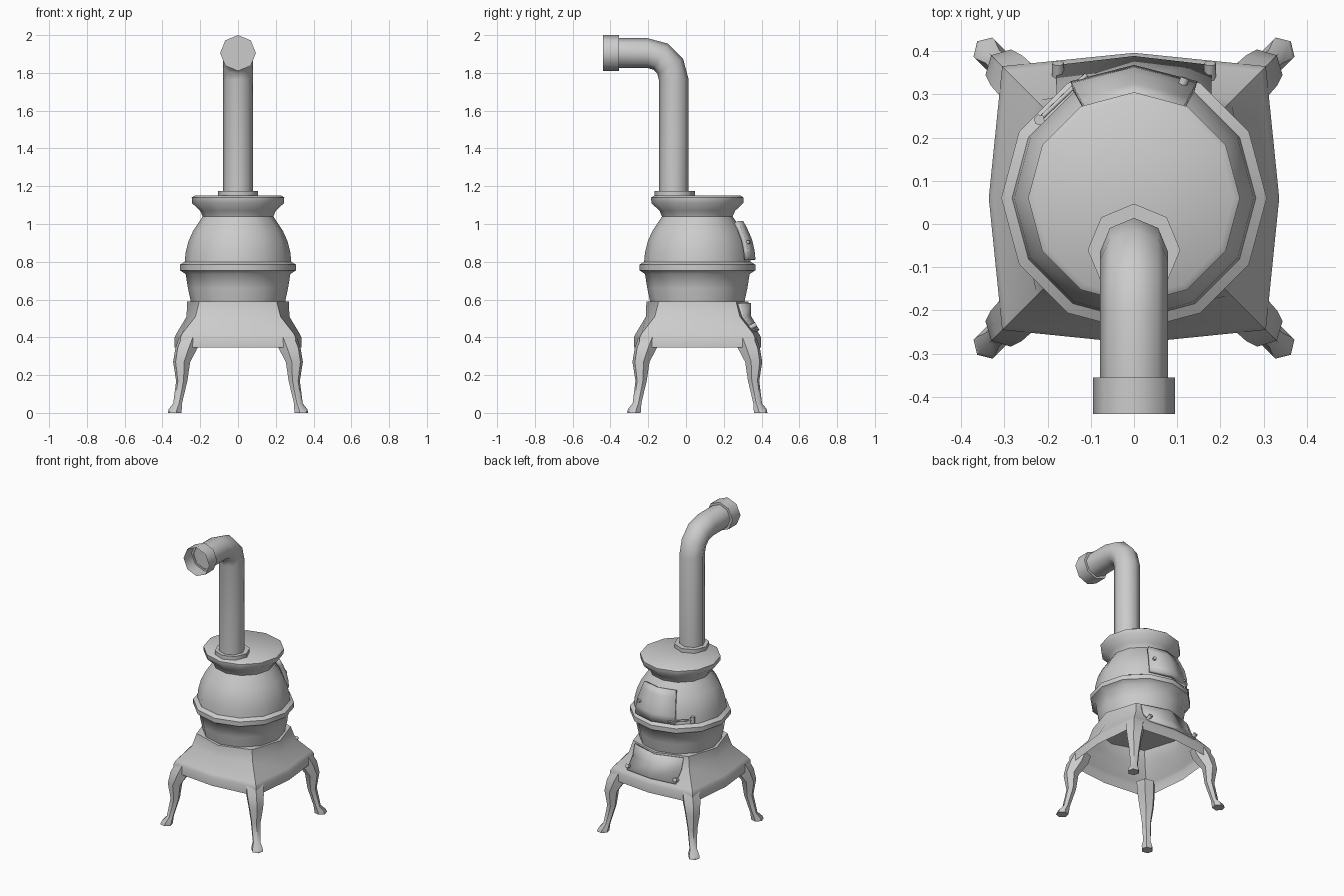
import bpy, bmesh, math
from mathutils import Vector

if "Cube" in bpy.data.objects:
    bpy.data.objects.remove(bpy.data.objects["Cube"])

CY = 0.06  # y of the stove body axis


def loft(name, rings, closed=True, cap0=False, cap1=False, angle=50, thick=0):
    """Skin a list of point rings (or open strips) into one object."""
    bm = bmesh.new()
    rows = [[bm.verts.new(p) for p in r] for r in rings]
    n = len(rows[0])
    for a, b in zip(rows, rows[1:]):
        for i in range(n if closed else n - 1):
            j = (i + 1) % n
            bm.faces.new((a[i], a[j], b[j], b[i]))
    if cap0:
        bm.faces.new(rows[0][::-1])
    if cap1:
        bm.faces.new(rows[-1])
    bmesh.ops.recalc_face_normals(bm, faces=bm.faces)
    me = bpy.data.meshes.new(name)
    bm.to_mesh(me)
    bm.free()
    me.shade_smooth()
    me.set_sharp_from_angle(angle=math.radians(angle))
    ob = bpy.data.objects.new(name, me)
    bpy.context.collection.objects.link(ob)
    if thick:
        mod = ob.modifiers.new("thickness", 'SOLIDIFY')
        mod.thickness = thick
        mod.offset = 0
    return ob


def ring(c, u, v, a, b, n):
    c, u, v = Vector(c), Vector(u), Vector(v)
    return [c + u * a * math.cos(t) + v * b * math.sin(t)
            for t in (2 * math.pi * i / n for i in range(n))]


def rod(name, p, q, r, n=6):
    p, q = Vector(p), Vector(q)
    d = (q - p).normalized()
    u = d.orthogonal().normalized()
    v = d.cross(u)
    return loft(name, [ring(p, u, v, r, r, n), ring(q, u, v, r, r, n)],
                cap0=True, cap1=True, angle=65)


X, Y, Z = (1, 0, 0), (0, 1, 0), (0, 0, 1)

# Pot-bellied body with belly band and flared lid
body = [(.25, .59), (.265, .66), (.277, .735), (.307, .755), (.307, .785),
        (.282, .80), (.277, .85), (.262, .91), (.237, .965), (.20, 1.02),
        (.187, 1.04), (.20, 1.07), (.243, 1.11), (.245, 1.14), (.23, 1.15)]
loft("stove_body", [ring((0, CY, z), X, Y, r, r, 12) for r, z in body],
     cap0=True, cap1=True)

# Flared hollow base: bowed square, (height, side middle, corner)
base = [(.59, .27, .205), (.51, .272, .225), (.42, .326, .295), (.40, .336, .305), (.345, .336, .305)]


def square(z, m, c):
    return [(x, CY + y, z) for x, y in ((m, 0), (c, c), (0, m), (-c, c),
                                        (-m, 0), (-c, -c), (0, -m), (c, -c))]


loft("base_skirt", [square(*s) for s in base], cap0=True, angle=35)

# Legs splayed on the diagonals: (height, distance, radial, tangential size)
leg = [(.40, .36, .06, .06), (.345, .385, .066, .058), (.27, .422, .045, .048),
       (.17, .421, .029, .032), (.05, .452, .022, .025),
       (.02, .47, .036, .036), (0, .475, .038, .036)]
for side, sx in (("left", -1), ("right", 1)):
    for end, sy in (("front", -1), ("back", 1)):
        out = Vector((sx, sy, 0)).normalized()
        tan = Vector((-out.y, out.x, 0))
        loft(f"{end}_{side}_leg",
             [ring(out * d + Vector((0, CY, z)), out, tan, a, b, 6)
              for z, d, a, b in leg], cap0=True, cap1=True)

# Stovepipe: straight rise, elbow, run to the front
PR, BEND = .079, .14
path = [((0, -.065, 1.15), 0)]
for k in range(4):
    t = math.radians(30 * k)
    path.append(((0, -.205 + BEND * math.cos(t), 1.765 + BEND * math.sin(t)), t))
path.append(((0, -.36, 1.905), math.pi / 2))
loft("stovepipe", [ring(c, X, (0, math.cos(t), math.sin(t)), PR, PR, 8)
                   for c, t in path])

# Pipe collars: base flange and hollow end sleeve
loft("pipe_flange", [ring((0, -.06, z), X, Y, .107, .107, 8) for z in (1.15, 1.175)], cap1=True)
loft("pipe_end_sleeve", [ring((0, y, 1.905), X, Z, .095, .095, 8) for y in (-.355, -.44)], cap0=True)

# Fire door wrapped on the back of the belly
door = [(.285, .81), (.28, .86), (.267, .915), (.243, .97), (.222, 1.01)]
loft("fire_door", [[((r + .012) * math.sin(math.radians(a)),
                     CY + (r + .012) * math.cos(math.radians(a)), z)
                    for a in (-29, 0, 29)] for r, z in door],
     closed=False, thick=.022)
rod("fire_door_latch", (-.11, .345, .83), (-.215, .245, .83), .006)
rod("fire_door_knob", (-.219, .241, .81), (-.219, .241, .85), .013)
rod("fire_door_pin", (.105, .30, .90), (.118, .338, .905), .011)

# Ash door following the back of the base
ash = [(.58, .27, .205), (.51, .272, .225), (.435, .317, .284)]
rows = []
for z, m, c in ash:
    w = .178
    edge = m + (c - m) * w / c
    rows.append([(x, CY + y + .006, z) for x, y in ((-w, edge), (0, m), (w, edge))])
loft("ash_door", rows, closed=False, thick=.014)
for side, s in (("left", -1), ("right", 1)):
    rod(f"ash_door_{side}_knob", (s * .176, .335, .45), (s * .176, .372, .468), .014)
